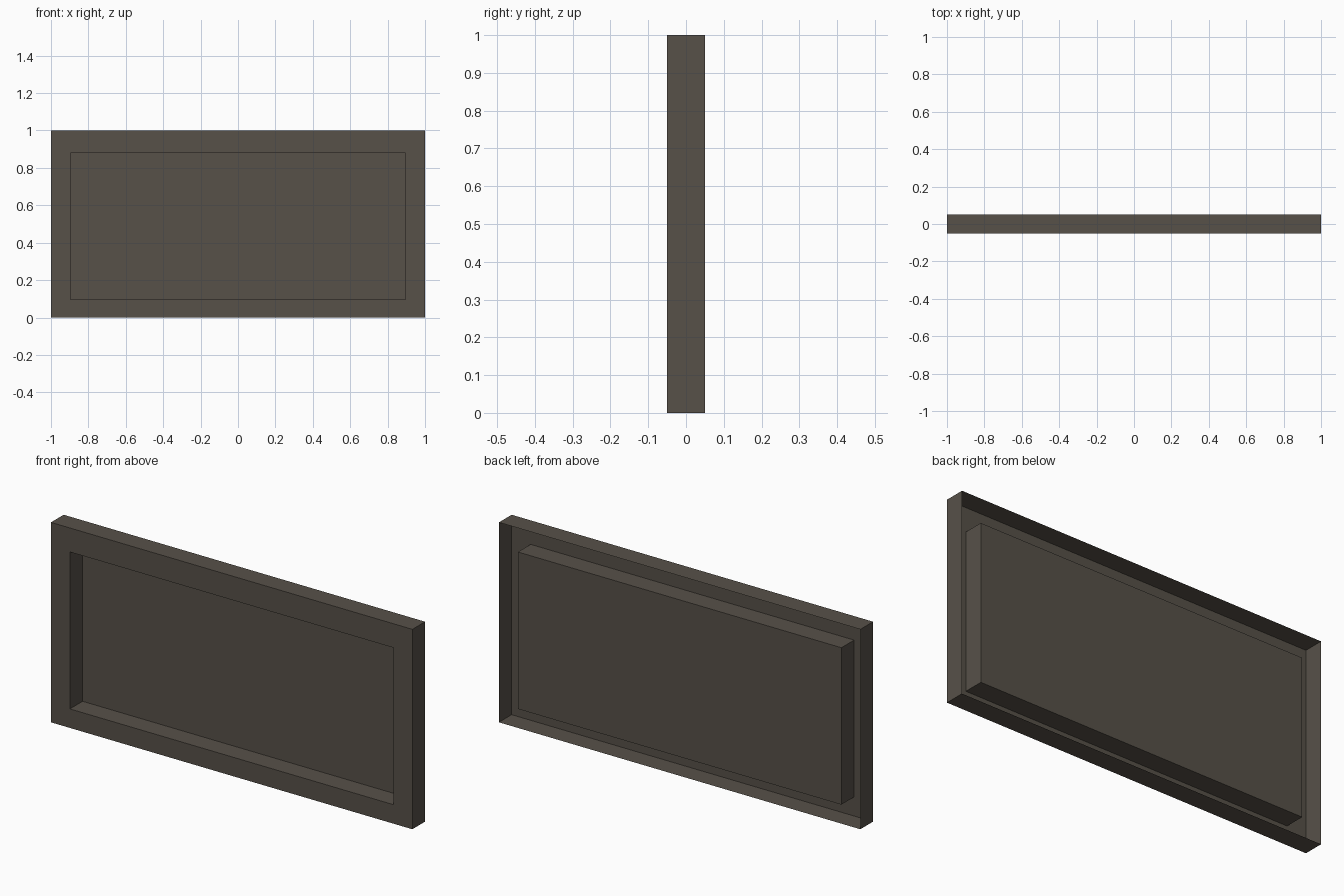
import bpy, bmesh

if "Cube" in bpy.data.objects:
    bpy.data.objects.remove(bpy.data.objects["Cube"])

Y0, Y1 = -0.05, 0.05                       # front and back depth
OUTER = (-1.0, 1.0, 0.0, 1.0)              # x min, x max, z min, z max
INNER = (-0.895, 0.895, 0.095, 0.88)

mat = bpy.data.materials.new("dark taupe")
mat.diffuse_color = (0.095, 0.082, 0.066, 1)
mat.use_nodes = True
mat.node_tree.nodes["Principled BSDF"].inputs["Base Color"].default_value = mat.diffuse_color


def loop(bm, rect, y):
    """Rectangle of vertices, counter-clockwise seen from the front."""
    x0, x1, z0, z1 = rect
    return [bm.verts.new((x, y, z)) for x, z in ((x0, z0), (x1, z0), (x1, z1), (x0, z1))]


def bridge(bm, a, b):
    for i in range(4):
        j = (i + 1) % 4
        bm.faces.new((a[i], a[j], b[j], b[i]))


# thin shell: outer rim, front border, recess walls, recessed panel; open at the back
bm = bmesh.new()
loops = [loop(bm, OUTER, Y1), loop(bm, OUTER, Y0), loop(bm, INNER, Y0), loop(bm, INNER, Y1)]
for a, b in zip(loops, loops[1:]):
    bridge(bm, a, b)
bm.faces.new(loops[-1])

mesh = bpy.data.meshes.new("recessed_panel")
bm.to_mesh(mesh)
bm.free()
mesh.materials.append(mat)
obj = bpy.data.objects.new("recessed_panel", mesh)
bpy.context.collection.objects.link(obj)
